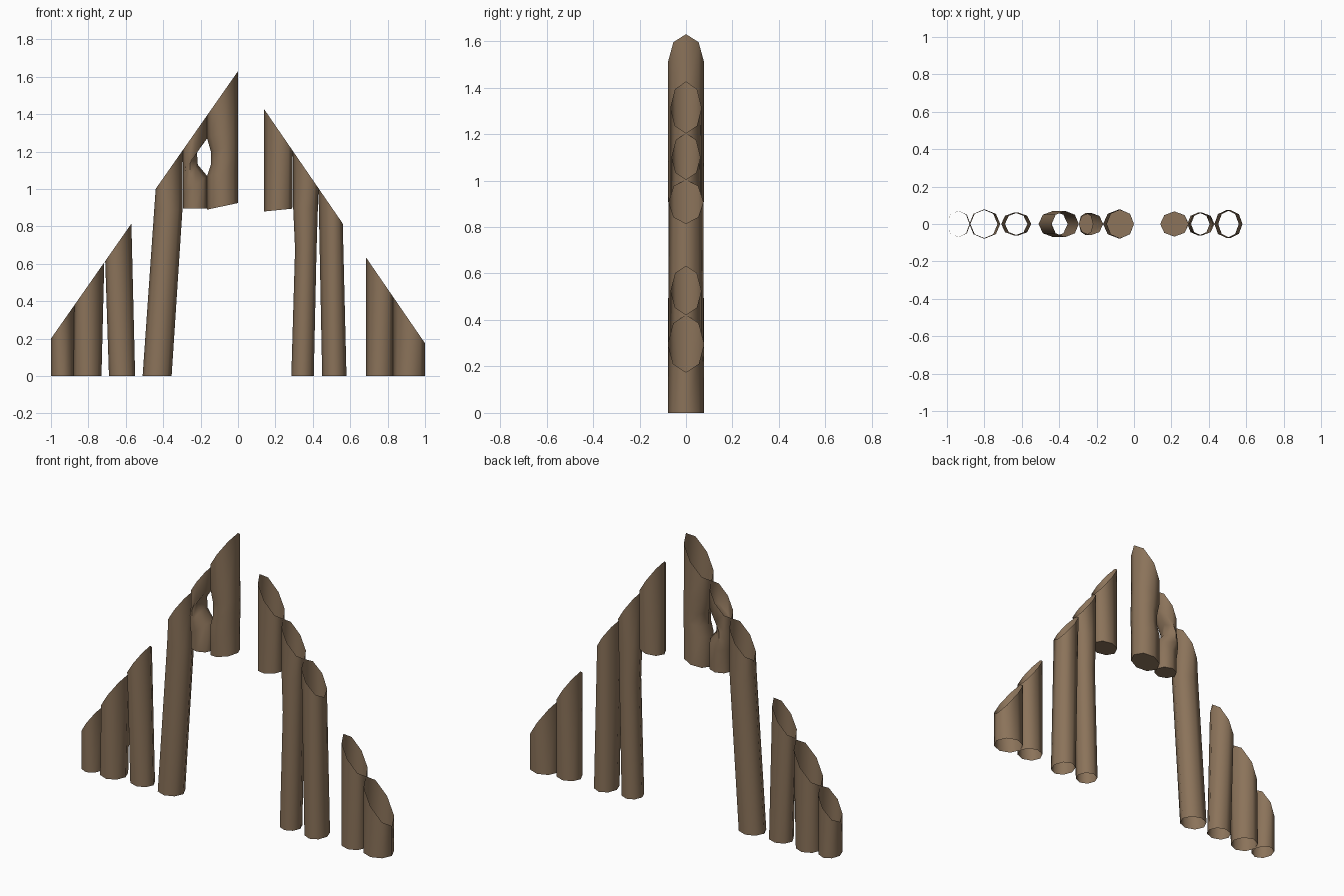
import bpy, bmesh, math

if "Cube" in bpy.data.objects:
    bpy.data.objects.remove(bpy.data.objects["Cube"])

SIDES = 8

bark = bpy.data.materials.new("brown bark")
bark.diffuse_color = (0.258, 0.171, 0.102, 1.0)
bark.use_nodes = True
bark.node_tree.nodes["Principled BSDF"].inputs["Base Color"].default_value = bark.diffuse_color


def roof(x):
    """Height of the gable line that slices every log."""
    return 1.63 + 1.43 * x if x < 0 else 1.63 - 1.455 * x


def log(name, depth, rings, top, floor=False):
    """Open eight-sided tube. rings: (left x, left z, right x, right z); top: (left x, right x)."""
    rings = rings + [(top[0], roof(top[0]), top[1], roof(top[1]))]
    bm = bmesh.new()
    loops = []
    for xl, zl, xr, zr in rings:
        loop = []
        for i in range(SIDES):
            a = 2 * math.pi * i / SIDES
            t = (1 + math.cos(a)) / 2
            loop.append(bm.verts.new((xl + (xr - xl) * t,
                                      depth * math.sin(a),
                                      zl + (zr - zl) * t)))
        loops.append(loop)
    for low, high in zip(loops, loops[1:]):
        for i in range(SIDES):
            j = (i + 1) % SIDES
            bm.faces.new((low[i], low[j], high[j], high[i]))
    if floor:
        bm.faces.new(loops[0][::-1])
    for f in bm.faces:
        f.smooth = True
    mesh = bpy.data.meshes.new(name)
    bm.to_mesh(mesh)
    bm.free()
    mesh.set_sharp_from_angle(angle=math.radians(60))
    mesh.materials.append(bark)
    ob = bpy.data.objects.new(name, mesh)
    bpy.context.collection.objects.link(ob)
    return ob


# left wall: short outer logs and the leaning door post
log("left_outer_log", 0.07, [(-1.0, 0, -0.88, 0)], (-1.0, -0.875))
log("left_thick_log", 0.077, [(-0.88, 0, -0.73, 0)], (-0.875, -0.715))
log("left_inner_log", 0.062, [(-0.69, 0, -0.55, 0)], (-0.71, -0.57))
log("left_door_post", 0.07, [(-0.51, 0, -0.355, 0),
                             (-0.448, 0.89, -0.297, 0.89)], (-0.44, -0.295))

# upper left logs, pinched to leave a peephole between them
log("peephole_log", 0.06, [(-0.295, 0.895, -0.165, 0.895),
                           (-0.295, 0.97, -0.165, 1.07),
                           (-0.295, 1.02, -0.215, 1.13),
                           (-0.295, 1.07, -0.22, 1.20),
                           (-0.295, 1.12, -0.165, 1.27)], (-0.295, -0.165), floor=True)
log("peak_log", 0.077, [(-0.165, 0.89, 0, 0.925),
                        (-0.165, 1.07, 0, 1.09),
                        (-0.145, 1.13, 0, 1.16),
                        (-0.145, 1.20, 0, 1.24),
                        (-0.165, 1.27, 0, 1.36)], (-0.165, 0.0), floor=True)

# right wall
log("upper_right_log", 0.067, [(0.14, 0.88, 0.29, 0.895)], (0.14, 0.293), floor=True)
log("right_door_post", 0.062, [(0.285, 0, 0.405, 0),
                               (0.305, 0.68, 0.42, 0.68),
                               (0.295, 0.9, 0.427, 0.9)], (0.293, 0.43))
log("right_inner_log", 0.075, [(0.45, 0, 0.58, 0)], (0.43, 0.56))
log("right_short_log", 0.066, [(0.685, 0, 0.83, 0)], (0.685, 0.83))
log("right_outer_log", 0.078, [(0.83, 0, 1.0, 0)], (0.83, 1.0))
